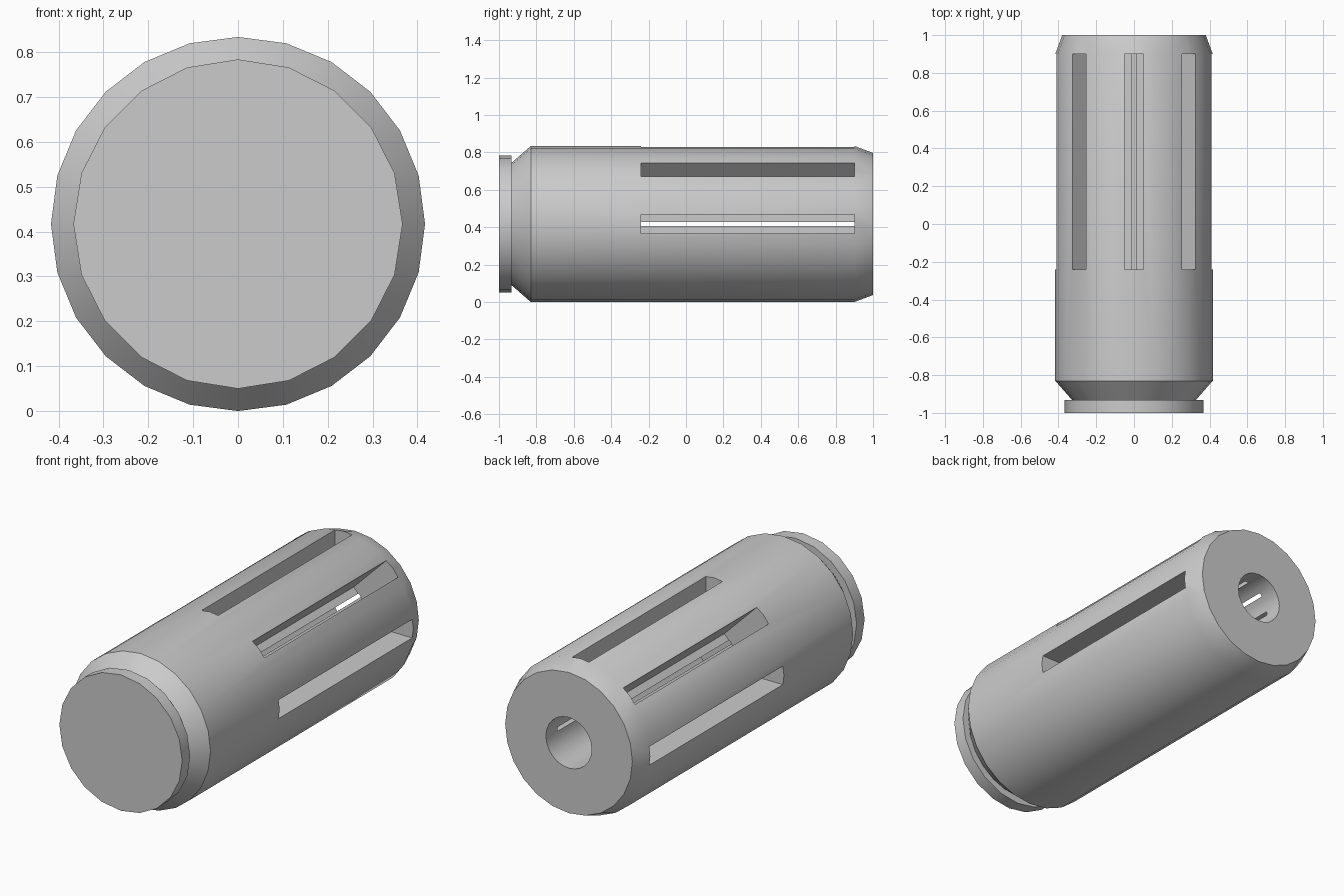
import bpy, bmesh, math
from mathutils import Matrix

cube = bpy.data.objects.get("Cube")
if cube:
    bpy.data.objects.remove(cube)

RADIUS, BORE = 0.417, 0.137
FLOOR = BORE - 0.0014      # slot floors just break through into the bore
SLOT_START, SLOT_END, SLOT_WIDTH = -0.24, 0.9, 0.1

grey = bpy.data.materials.new("light grey")
grey.use_nodes = True
grey.diffuse_color = (0.6, 0.6, 0.6, 1)
grey.node_tree.nodes["Principled BSDF"].inputs["Base Color"].default_value = (0.6, 0.6, 0.6, 1)


def make_object(name, bm):
    bmesh.ops.recalc_face_normals(bm, faces=bm.faces[:])
    mesh = bpy.data.meshes.new(name)
    bm.to_mesh(mesh)
    bm.free()
    mesh.materials.append(grey)
    obj = bpy.data.objects.new(name, mesh)
    bpy.context.collection.objects.link(obj)
    return obj


def lathe(name, profile, sides):
    """Turn (radius, y) points about the lengthwise axis and cap both ends."""
    bm = bmesh.new()
    rings = []
    for r, y in profile:
        angles = [math.tau * i / sides for i in range(sides)]
        rings.append([bm.verts.new((r * math.sin(a), y, RADIUS + r * math.cos(a))) for a in angles])
    for a, b in zip(rings, rings[1:]):
        for i in range(sides):
            j = (i + 1) % sides
            bm.faces.new((a[i], a[j], b[j], b[i]))
    bm.faces.new(rings[0])
    bm.faces.new(rings[-1])
    return make_object(name, bm)


def shade(obj):
    bpy.ops.object.select_all(action='DESELECT')
    obj.select_set(True)
    bpy.context.view_layer.objects.active = obj
    bpy.ops.object.shade_smooth_by_angle(angle=math.radians(30))


# Hollow body: front taper, barrel, rear chamfer, then the blind bore
body = lathe("body", [(0.325, -0.935), (RADIUS, -0.83), (RADIUS, 0.9), (0.38, 1),
                      (BORE, 1), (BORE, -0.3)], 24)

# Front rim disc
rim = lathe("front_rim", [(0.367, -1), (0.367, -0.932)], 20)

# Five lengthwise slots around the upper half
bm = bmesh.new()
depth = 0.4
for k in range(5):
    turn = Matrix.Rotation(math.radians(90 - 45 * k), 4, 'Y')
    place = (Matrix.Translation((0, (SLOT_START + SLOT_END) / 2, RADIUS)) @ turn
             @ Matrix.Translation((0, 0, FLOOR + depth / 2))
             @ Matrix.Diagonal((SLOT_WIDTH, SLOT_END - SLOT_START, depth, 1)))
    bmesh.ops.create_cube(bm, size=1, matrix=place)
cutter = make_object("slot_cutter", bm)

cut = body.modifiers.new("slots", 'BOOLEAN')
cut.operation = 'DIFFERENCE'
cut.solver = 'EXACT'
cut.object = cutter
bpy.context.view_layer.objects.active = body
bpy.ops.object.modifier_apply(modifier=cut.name)
bpy.data.objects.remove(cutter)

shade(body)
shade(rim)
